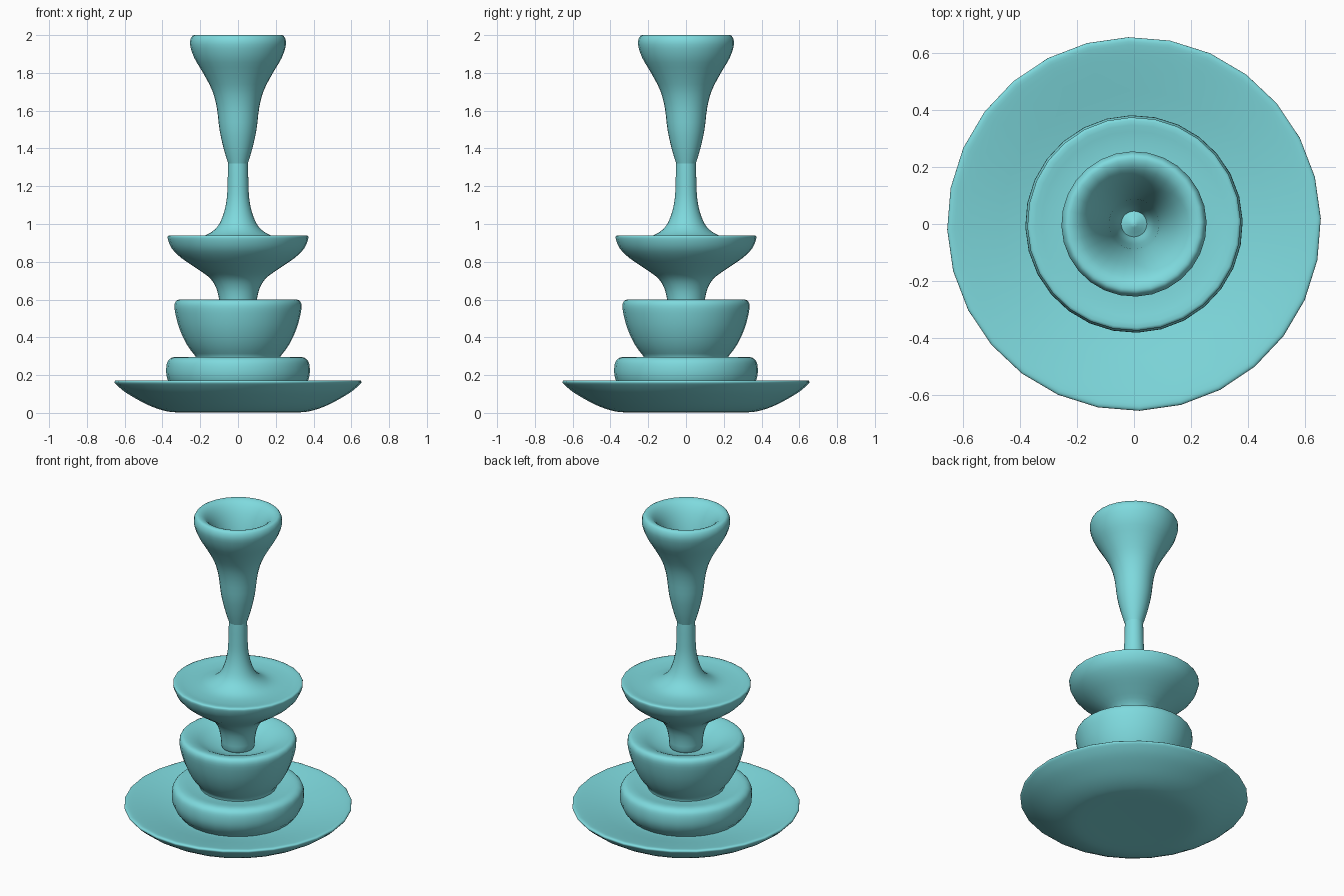
import bpy, bmesh, math
from mathutils import Vector

SIDES = 28
cube = bpy.data.objects.get("Cube")
if cube:
    bpy.data.objects.remove(cube, do_unlink=True)

# Single glazed colour
teal = bpy.data.materials.new("pale_teal")
teal.use_nodes = True
colour = (0.21, 0.70, 0.73, 1)
teal.diffuse_color = colour
bsdf = next(n for n in teal.node_tree.nodes if n.type == "BSDF_PRINCIPLED")
bsdf.inputs["Base Color"].default_value = colour


def smooth_profile(points, steps=3):
    """Round a (radius, height) profile with a Catmull-Rom curve."""
    pts = [Vector(p) for p in points]
    ext = [pts[0]] + pts + [pts[-1]]
    out = []
    for a, b, c, d in zip(ext, ext[1:], ext[2:], ext[3:]):
        for i in range(steps):
            t = i / steps
            p = 0.5 * (2 * b + (c - a) * t + (2 * a - 5 * b + 4 * c - d) * t * t
                       + (3 * b - a - 3 * c + d) * t ** 3)
            out.append((max(p.x, 0), p.y))
    return out + [tuple(pts[-1])]


def lathe(name, points):
    """Spin a rounded profile around the z axis."""
    bm = bmesh.new()
    start = math.radians(1.7)
    verts = [bm.verts.new((r * math.cos(start), r * math.sin(start), z))
             for r, z in smooth_profile(points)]
    edges = [bm.edges.new(pair) for pair in zip(verts, verts[1:])]
    bmesh.ops.spin(bm, geom=verts + edges, cent=(0, 0, 0), axis=(0, 0, 1),
                   angle=math.tau, steps=SIDES, use_duplicate=False)
    bmesh.ops.remove_doubles(bm, verts=bm.verts, dist=0.0005)
    bmesh.ops.recalc_face_normals(bm, faces=bm.faces)
    mesh = bpy.data.meshes.new(name)
    bm.to_mesh(mesh)
    bm.free()
    mesh.materials.append(teal)
    ob = bpy.data.objects.new(name, mesh)
    bpy.context.collection.objects.link(ob)
    bpy.ops.object.select_all(action="DESELECT")
    ob.select_set(True)
    bpy.context.view_layer.objects.active = ob
    bpy.ops.object.shade_smooth_by_angle(angle=math.radians(60))


# Wide dished base
lathe("base_plate", [(0, 0.004), (0.2, 0.003), (0.33, 0.003), (0.4, 0.014), (0.47, 0.039),
                     (0.54, 0.075), (0.6, 0.112), (0.64, 0.145), (0.654, 0.162),
                     (0.645, 0.172), (0.61, 0.168), (0.5, 0.144), (0.4, 0.122),
                     (0.3, 0.108), (0, 0.1)])

# Rounded cushion ring
lathe("lower_ring", [(0, 0.1), (0.29, 0.1), (0.34, 0.125), (0.368, 0.165), (0.38, 0.21),
                     (0.377, 0.26), (0.36, 0.287), (0.32, 0.296), (0.22, 0.283), (0, 0.275)])

# Bowl with a shallow hollow
lathe("middle_bowl", [(0, 0.27), (0.2, 0.27), (0.225, 0.3), (0.26, 0.345), (0.291, 0.4),
                      (0.318, 0.47), (0.336, 0.55), (0.331, 0.588), (0.305, 0.6),
                      (0.25, 0.586), (0.18, 0.553), (0.1, 0.531), (0, 0.53)])

# Flared disc rising into the slim neck
lathe("flared_disc_and_neck", [(0, 0.52), (0.086, 0.52), (0.1, 0.6), (0.115, 0.66),
                               (0.15, 0.715), (0.22, 0.765), (0.3, 0.82), (0.35, 0.87),
                               (0.372, 0.922), (0.363, 0.94), (0.3, 0.932), (0.22, 0.93),
                               (0.162, 0.945), (0.11, 0.985), (0.078, 1.05), (0.06, 1.13),
                               (0.055, 1.22), (0.052, 1.33), (0.045, 1.345), (0, 1.37)])

# Hollow trumpet cup
lathe("trumpet_cup", [(0.052, 1.32), (0.076, 1.4), (0.098, 1.5), (0.113, 1.62),
                      (0.138, 1.71), (0.185, 1.8), (0.232, 1.88), (0.254, 1.95),
                      (0.246, 1.99), (0.225, 2.0), (0.19, 1.983), (0.152, 1.93),
                      (0.118, 1.84), (0.093, 1.72), (0.08, 1.58), (0.065, 1.42),
                      (0.045, 1.345)])
